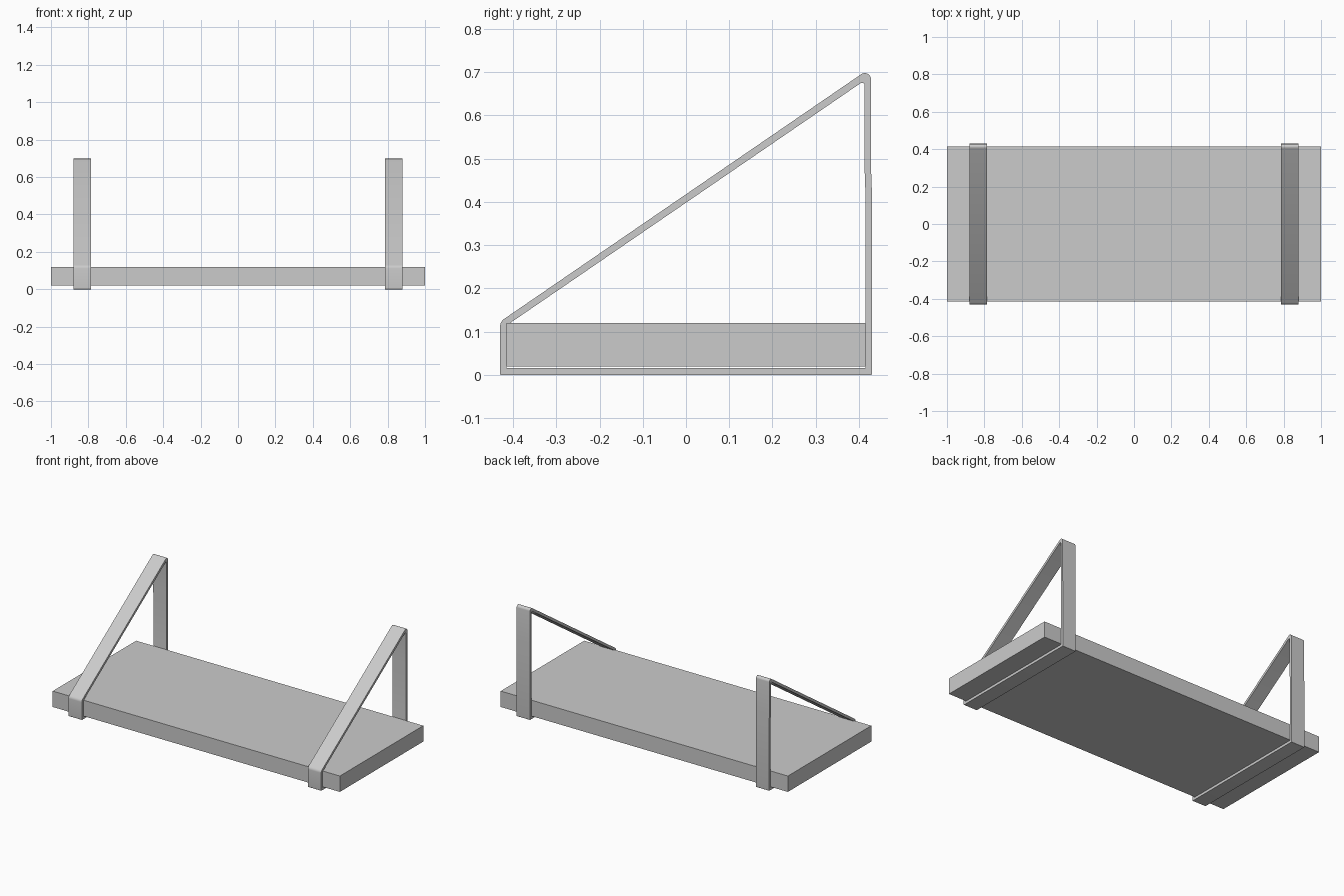
import bpy, bmesh, math
from mathutils import Vector

if "Cube" in bpy.data.objects:
    bpy.data.objects.remove(bpy.data.objects["Cube"])


def fillet(corners, steps=6):
    """Round each (y, z, radius) corner of a closed counter-clockwise profile."""
    out = []
    n = len(corners)
    for i, (y, z, r) in enumerate(corners):
        p = Vector((y, z))
        a = (Vector(corners[i - 1][:2]) - p).normalized()
        b = (Vector(corners[(i + 1) % n][:2]) - p).normalized()
        if r == 0:
            out.append(p)
            continue
        half = a.angle(b) / 2
        centre = p + (a + b).normalized() * (r / math.sin(half))
        t = r / math.tan(half)
        start, end = p + a * t - centre, p + b * t - centre
        sweep = math.pi - 2 * half
        for k in range(steps + 1):
            f = k / steps
            v = (start * math.sin((1 - f) * sweep) + end * math.sin(f * sweep)) / math.sin(sweep)
            out.append(centre + v)
    return out


def finish(name, bm):
    bmesh.ops.recalc_face_normals(bm, faces=bm.faces)
    mesh = bpy.data.meshes.new(name)
    bm.to_mesh(mesh)
    bm.free()
    obj = bpy.data.objects.new(name, mesh)
    bpy.context.collection.objects.link(obj)
    return obj


# Shelf board
bm = bmesh.new()
bmesh.ops.create_cube(bm, size=1)
for v in bm.verts:
    v.co = (v.co.x * 2, v.co.y * 0.83, v.co.z * 0.1 + 0.07)
finish("shelf_board", bm)

# Strap bracket: outer and inner outlines of the bent metal band
outer = fillet([(-0.43, 0, 0.003), (0.43, 0, 0.003), (0.43, 0.42, 0), (0.428, 0.475, 0),
                (0.428, 0.711, 0.0145), (-0.43, 0.123, 0.022)])
inner = fillet([(-0.415, 0.016, 0.001), (0.415, 0.016, 0.001), (0.415, 0.42, 0), (0.413, 0.475, 0),
                (0.413, 0.681, 0.006), (-0.415, 0.1143, 0.008)])
bm = bmesh.new()
x0, x1 = 0.787, 0.88
loops = [[bm.verts.new((x, p.x, p.y)) for p in prof]
         for prof, x in ((outer, x0), (outer, x1), (inner, x1), (inner, x0))]
n = len(outer)
for k in range(4):
    A, B = loops[k], loops[(k + 1) % 4]
    for i in range(n):
        j = (i + 1) % n
        bm.faces.new((A[i], A[j], B[j], B[i]))
bracket = finish("strap_brackets", bm)

# Second bracket mirrored to the other end
mirror = bracket.modifiers.new("mirror", "MIRROR")
mirror.use_axis[0] = True
bpy.context.view_layer.objects.active = bracket
bracket.select_set(True)
bpy.ops.object.shade_smooth_by_angle(angle=math.radians(30))
